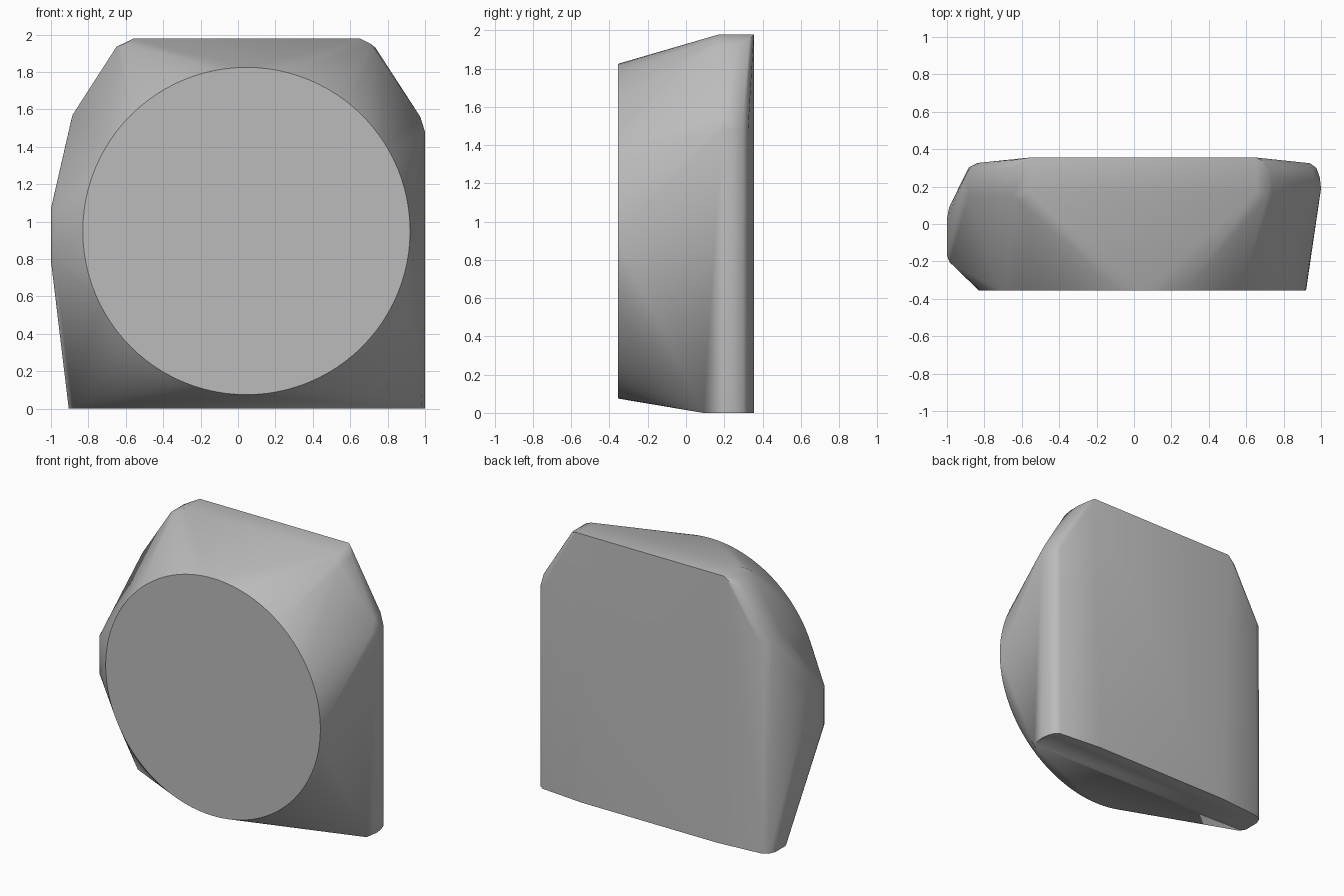
import bpy, bmesh, math

cube = bpy.data.objects.get("Cube")
if cube:
    bpy.data.objects.remove(cube, do_unlink=True)

# Plain grey material
grey = bpy.data.materials.new("plain_grey")
grey.use_nodes = True
colour = (0.5, 0.5, 0.5, 1)
grey.diffuse_color = colour
grey.node_tree.nodes["Principled BSDF"].inputs["Base Color"].default_value = colour

DEPTH = 0.355

# Round front face
SIDES = 96
points = []
for i in range(SIDES):
    a = 2 * math.pi * i / SIDES
    points.append((0.045 + 0.875 * math.cos(a), -DEPTH, 0.95 + 0.875 * math.sin(a)))

# Straight side column: rounded plan corner swept from the base to the shoulder
for x, y in [(0.94, 0.325), (0.975, 0.3), (0.993, 0.25), (1.0, 0.19)]:
    points += [(x, y, 0), (x, y, 1.48)]
points += [(0.985, 0.09, 0), (0.99, 0.13, 1.47)]

# Shoulder and top corner on the straight side
points += [(0.975, 0.2, 1.56), (0.95, 0.3, 1.57),
           (0.74, 0.13, 1.91), (0.735, 0.27, 1.93), (0.71, 0.15, 1.95), (0.7, 0.33, 1.95)]

# Flat top edges
for y in (0.17, DEPTH):
    points += [(0.655, y, 1.978), (-0.56, y, 1.978)]

# Top corner and shoulder on the bulging side
points += [(-0.61, 0.12, 1.95), (-0.65, 0.15, 1.935), (-0.65, 0.3, 1.935), (-0.62, 0.345, 1.93),
           (-0.885, 0.15, 1.57), (-0.89, 0.28, 1.55), (-0.87, 0.31, 1.54), (-0.83, 0.327, 1.55)]

# Bulge
for z in (0.79, 1.07):
    points += [(-1.0, -0.17, z), (-0.985, -0.205, z), (-1.0, 0.03, z), (-0.988, 0.09, z)]

# Base outline and lower back edge
points += [(0.6, DEPTH, 0), (-0.5, DEPTH, 0), (-0.84, 0.325, 0),
           (-0.885, 0.3, 0), (-0.905, 0.25, 0), (-0.905, 0.13, 0), (-0.88, 0.09, 0)]

# Wrap the sections in one convex shell
bm = bmesh.new()
for p in points:
    bm.verts.new(p)
hull = bmesh.ops.convex_hull(bm, input=bm.verts[:], use_existing_faces=False)
loose = {g for g in hull["geom_interior"] + hull["geom_unused"] if isinstance(g, bmesh.types.BMVert)}
bmesh.ops.delete(bm, geom=list(loose), context="VERTS")
bmesh.ops.dissolve_limit(bm, angle_limit=math.radians(0.5), verts=bm.verts[:], edges=bm.edges[:])
bmesh.ops.recalc_face_normals(bm, faces=bm.faces[:])

mesh = bpy.data.meshes.new("rounded_block")
bm.to_mesh(mesh)
bm.free()
mesh.materials.append(grey)
block = bpy.data.objects.new("rounded_block", mesh)
bpy.context.collection.objects.link(block)

# Smooth sides with crisp front, base and back borders
bpy.ops.object.select_all(action="DESELECT")
block.select_set(True)
bpy.context.view_layer.objects.active = block
bpy.ops.object.shade_smooth_by_angle(angle=math.radians(35))
